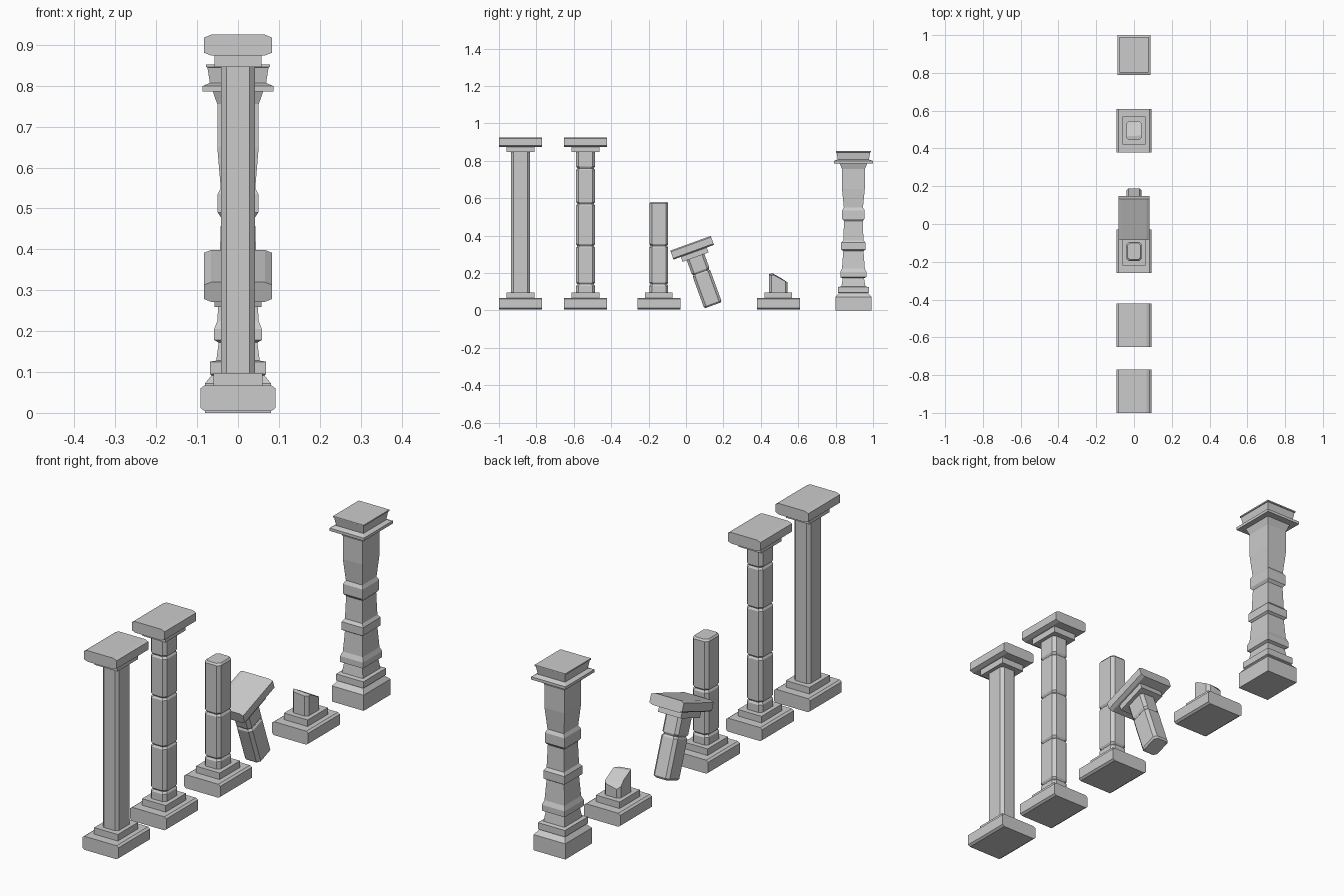
import bpy, bmesh, math
from mathutils import Vector, Matrix

if "Cube" in bpy.data.objects:
    bpy.data.objects.remove(bpy.data.objects["Cube"])


def finish(bm, name, mat):
    bmesh.ops.recalc_face_normals(bm, faces=bm.faces[:])
    me = bpy.data.meshes.new(name)
    bm.to_mesh(me)
    bm.free()
    ob = bpy.data.objects.new(name, me)
    bpy.context.collection.objects.link(ob)
    ob.matrix_world = mat
    return ob


def loft(rings):
    """Skin a stack of equal-length point rings and cap both ends."""
    bm = bmesh.new()
    vs = [[bm.verts.new(p) for p in r] for r in rings]
    n = len(vs[0])
    for a, b in zip(vs, vs[1:]):
        for i in range(n):
            j = (i + 1) % n
            bm.faces.new((a[i], a[j], b[j], b[i]))
    bm.faces.new(vs[0][::-1])
    bm.faces.new(vs[-1])
    return bm


def octagon(hx, hy, cx, cy):
    return [(hx, -hy + cy), (hx, hy - cy), (hx - cx, hy), (-hx + cx, hy),
            (-hx, hy - cy), (-hx, -hy + cy), (-hx + cx, -hy), (hx - cx, -hy)]


def slab(name, hx, hy, z0, z1, cx, mat):
    """Block whose long edges (along y) are chamfered."""
    prof = octagon(hx, (z1 - z0) / 2, cx, 0.007)
    zc = (z0 + z1) / 2
    finish(loft([[(x, y, z + zc) for x, z in prof] for y in (-hy, hy)]), name, mat)


def block(name, hx, hy, z0, z1, mat):
    corners = [(-hx, -hy), (hx, -hy), (hx, hy), (-hx, hy)]
    finish(loft([[(x, y, z) for x, y in corners] for z in (z0, z1)]), name, mat)


def shaft_mesh(z0, z1, joints=(), soft_ends=()):
    """Chamfered shaft with V-shaped joints between the drums."""
    levels = [(z0, 0.006 if z0 in soft_ends else 0)]
    if z0 in soft_ends:
        levels.append((z0 + 0.008, 0))
    for j in joints:
        if z0 < j < z1:
            levels += [(j - 0.009, 0), (j, 0.006), (j + 0.009, 0)]
    if z1 in soft_ends:
        levels.append((z1 - 0.008, 0))
    levels.append((z1, 0.006 if z1 in soft_ends else 0))
    return loft([[(x, y, z) for x, y in octagon(0.041 - d, 0.05 - d, 0.013, 0.013)]
                 for z, d in levels])


def base(name, mat):
    slab(name + "_base", 0.092, 0.115, 0.005, 0.067, 0.01, mat)
    block(name + "_base_step", 0.06, 0.074, 0.065, 0.097, mat)


def capital(name, mat):
    block(name + "_capital_step", 0.058, 0.074, 0.846, 0.876, mat)
    slab(name + "_capital", 0.083, 0.115, 0.874, 0.925, 0.017, mat)


def at(y):
    return Matrix.Translation((0, y, 0))


JOINTS = (0.14, 0.345, 0.57, 0.76)
BREAK = 0.572

# plain column
base("plain_column", at(-0.885))
finish(shaft_mesh(0.095, 0.848), "plain_column_shaft", at(-0.885))
capital("plain_column", at(-0.885))

# column made of drums
base("drum_column", at(-0.537))
finish(shaft_mesh(0.095, 0.848, JOINTS), "drum_column_shaft", at(-0.537))
capital("drum_column", at(-0.537))

# broken column, lower part standing
base("broken_column", at(-0.145))
finish(shaft_mesh(0.095, 0.58, JOINTS[:2], (0.58,)), "broken_column_shaft", at(-0.145))

# broken column, upper part leaning over
lean = (Matrix.Translation((0, 0.024, 0.359)) @ Matrix.Rotation(math.radians(20), 4, 'X')
        @ Matrix.Translation((0, 0, -0.925)))
finish(shaft_mesh(BREAK, 0.848, JOINTS[3:], (BREAK,)), "fallen_shaft", lean)
capital("fallen", lean)

# stump with a ragged break
base("stump", at(0.494))
bm = shaft_mesh(0.095, 0.24)
for co, no in (((0, -0.03, 0.195), (0.06, 0.55, 1)),
               ((0, -0.035, 0.193), (0.1, -0.1, 1)),
               ((0, 0.04, 0.155), (-0.2, 1.0, 0.9))):
    res = bmesh.ops.bisect_plane(bm, geom=bm.verts[:] + bm.edges[:] + bm.faces[:],
                                 plane_co=Vector(co), plane_no=Vector(no), clear_outer=True)
    bmesh.ops.holes_fill(bm, edges=[e for e in bm.edges if e.is_boundary], sides=0)
finish(bm, "stump_shaft", at(0.494))

# ornate pillar: rectangular plan, (half depth, height) profile
PROFILE = [(0.097, 0), (0.097, 0.072), (0.078, 0.092), (0.083, 0.095), (0.083, 0.125),
           (0.064, 0.128), (0.057, 0.172), (0.070, 0.178), (0.070, 0.205), (0.061, 0.225),
           (0.054, 0.318), (0.065, 0.325), (0.065, 0.362), (0.054, 0.375), (0.050, 0.478),
           (0.060, 0.49), (0.060, 0.535), (0.051, 0.55), (0.061, 0.65), (0.061, 0.755),
           (0.074, 0.786), (0.105, 0.786), (0.105, 0.799), (0.083, 0.807), (0.090, 0.845),
           (0.094, 0.846), (0.094, 0.852)]
SIDES = ((-0.83, -1), (0.83, -1), (0.83, 1), (-0.83, 1))
finish(loft([[(sx * r, sy * r, z) for sx, sy in SIDES] for r, z in PROFILE]),
       "ornate_pillar", at(0.895))
